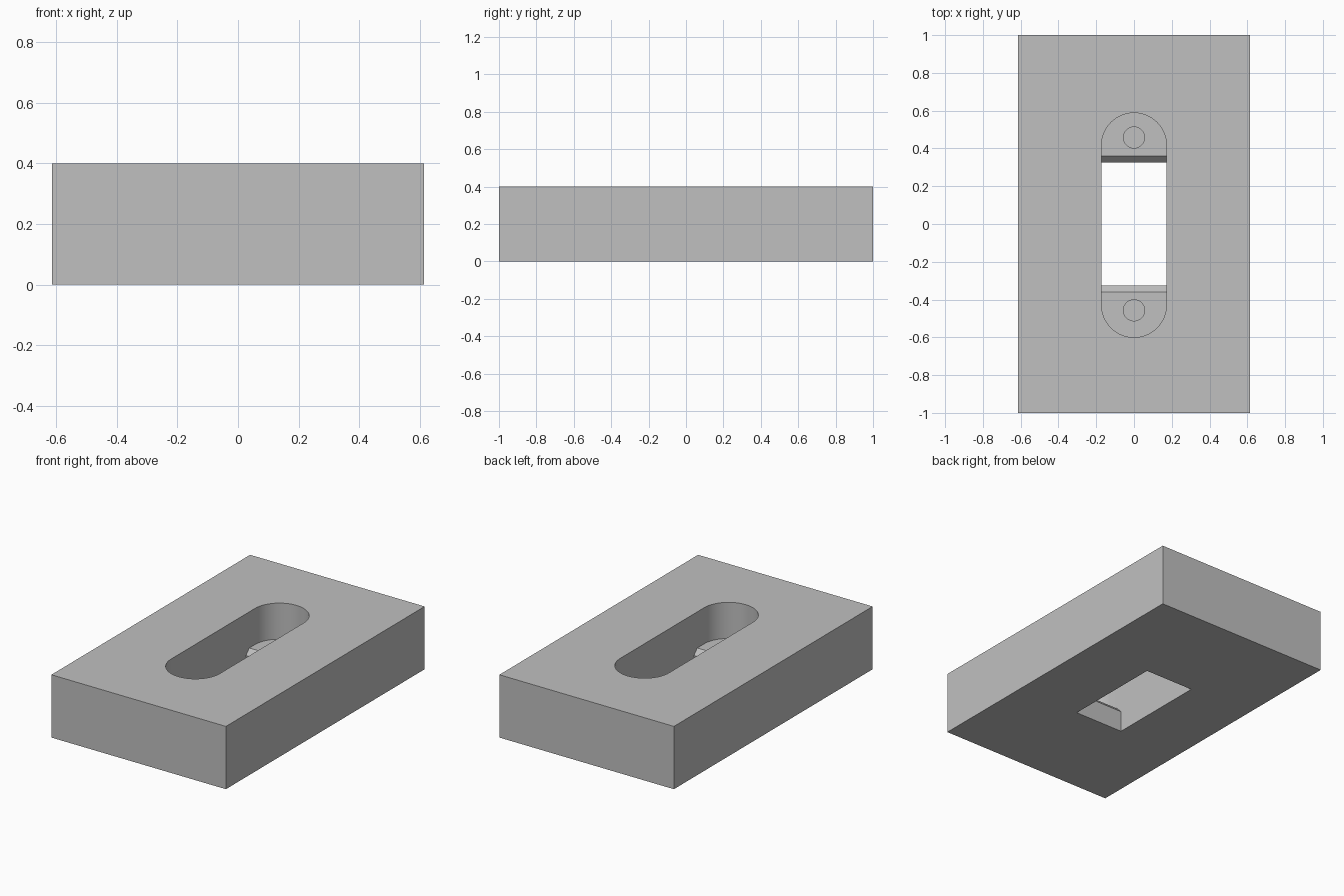
import bpy
import bmesh
from math import cos, sin, pi

W, L, H = 1.23, 2.0, 0.4          # block size
R, ARC_Y = 0.172, 0.422           # slot end radius and centre distance
LEDGE_Z = 0.17                    # height of the screw ledges

old = bpy.data.objects.get("Cube")
if old:
    bpy.data.objects.remove(old, do_unlink=True)

gray = bpy.data.materials.new("plain gray")
gray.use_nodes = True
gray.diffuse_color = (0.53, 0.53, 0.53, 1)
gray.node_tree.nodes["Principled BSDF"].inputs["Base Color"].default_value = gray.diffuse_color


def prism(name, outline, offset):
    """Extrude a closed outline of 3D points along offset."""
    bm = bmesh.new()
    face = bm.faces.new([bm.verts.new(p) for p in outline])
    moved = bmesh.ops.extrude_face_region(bm, geom=[face])["geom"]
    verts = [v for v in moved if isinstance(v, bmesh.types.BMVert)]
    bmesh.ops.translate(bm, verts=verts, vec=offset)
    bmesh.ops.recalc_face_normals(bm, faces=bm.faces)
    mesh = bpy.data.meshes.new(name)
    bm.to_mesh(mesh)
    bm.free()
    mesh.materials.append(gray)
    obj = bpy.data.objects.new(name, mesh)
    bpy.context.collection.objects.link(obj)
    return obj


def arc(r, cy, z, start, sweep, n):
    return [(r * cos(start + sweep * i / n), cy + r * sin(start + sweep * i / n), z)
            for i in range(n + 1)]


def cut(target, cutter):
    cutter.hide_render = True
    mod = target.modifiers.new("cut", "BOOLEAN")
    mod.operation, mod.solver, mod.object = "DIFFERENCE", "EXACT", cutter
    bpy.context.view_layer.objects.active = target
    bpy.ops.object.modifier_apply(modifier=mod.name)
    bpy.data.objects.remove(cutter, do_unlink=True)


# Solid block
x, y = W / 2, L / 2
block = prism("slotted_block", [(-x, -y, 0), (x, -y, 0), (x, y, 0), (-x, y, 0)], (0, 0, H))

# Round-ended slot from the top down to the ledges
slot = arc(R, ARC_Y - 0.006, LEDGE_Z, 0, pi, 32) + arc(R, -ARC_Y - 0.006, LEDGE_Z, pi, pi, 32)
cut(block, prism("slot_cutter", slot, (0, 0, H)))

# Rectangular through opening with chamfered ledge edges
side = [(0.326, -0.1), (0.326, 0.135), (0.359, LEDGE_Z), (0.359, 0.3)]
profile = [(-R, py, pz) for py, pz in side] + [(-R, -py, pz) for py, pz in reversed(side)]
cut(block, prism("opening_cutter", profile, (2 * R, 0, 0)))

# Blind screw holes in both ledges
for cy in (0.458, -0.457):
    hole = arc(0.056, cy, 0.05, 0, 2 * pi, 32)[:-1]
    cut(block, prism("hole_cutter", hole, (0, 0, 0.2)))

bpy.ops.object.select_all(action="DESELECT")
block.select_set(True)
bpy.context.view_layer.objects.active = block
bpy.ops.object.shade_smooth_by_angle(angle=pi / 6)
